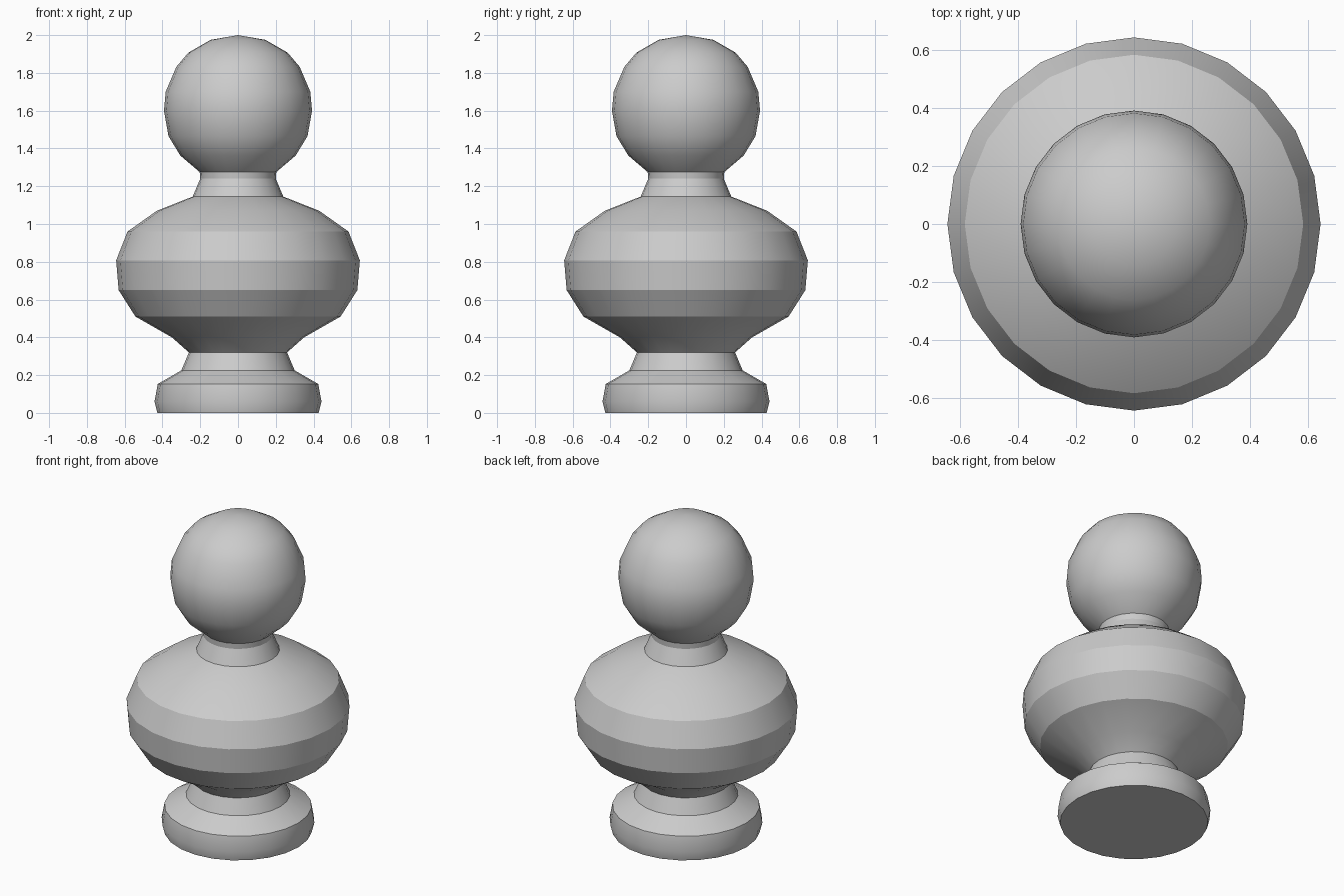
import bpy, bmesh, math

cube = bpy.data.objects.get("Cube")
if cube:
    bpy.data.objects.remove(cube, do_unlink=True)

SIDES = 24

grey = bpy.data.materials.new("plain_grey")
grey.use_nodes = True
grey.diffuse_color = (0.6, 0.6, 0.6, 1)
grey.node_tree.nodes["Principled BSDF"].inputs["Base Color"].default_value = (0.6, 0.6, 0.6, 1)


def lathe(name, profile):
    """Revolve (radius, z) points, listed bottom to top, about the z axis."""
    bm = bmesh.new()
    verts = [bm.verts.new((r, 0, z)) for r, z in profile]
    edges = [bm.edges.new(pair) for pair in zip(verts, verts[1:])]
    bmesh.ops.spin(bm, geom=verts + edges, cent=(0, 0, 0), axis=(0, 0, 1),
                   angle=math.tau, steps=SIDES, use_duplicate=False)
    bmesh.ops.remove_doubles(bm, verts=bm.verts, dist=0.0005)
    bmesh.ops.recalc_face_normals(bm, faces=bm.faces)
    # Open rings: make sure the side walls face outwards
    wall = max(bm.faces, key=lambda f: f.calc_center_median().xy.length)
    if wall.normal.xy.dot(wall.calc_center_median().xy) < 0:
        bmesh.ops.reverse_faces(bm, faces=bm.faces)
    mesh = bpy.data.meshes.new(name)
    bm.to_mesh(mesh)
    bm.free()
    mesh.materials.append(grey)
    obj = bpy.data.objects.new(name, mesh)
    bpy.context.collection.objects.link(obj)
    bpy.ops.object.select_all(action='DESELECT')
    obj.select_set(True)
    bpy.context.view_layer.objects.active = obj
    bpy.ops.object.shade_smooth_by_angle(angle=math.radians(25))


# Round foot with a closed underside
lathe("foot", [(0, 0), (0.427, 0), (0.442, 0.06), (0.425, 0.153)])
# Sloping shoulder and narrow waist above the foot
lathe("waist", [(0.425, 0.153), (0.30, 0.225), (0.26, 0.32)])
# Bulging body
lathe("body", [(0.26, 0.32), (0.35, 0.40), (0.543, 0.51), (0.632, 0.65),
               (0.645, 0.808), (0.585, 0.96), (0.43, 1.07), (0.24, 1.145)])
# Short collar
lathe("neck", [(0.24, 1.145), (0.20, 1.24), (0.203, 1.275)])
# Ball on top
lathe("ball", [(0.203, 1.275), (0.305, 1.362), (0.368, 1.465), (0.392, 1.60),
               (0.383, 1.70), (0.326, 1.833), (0.262, 1.908), (0.145, 1.975), (0, 2.0)])
